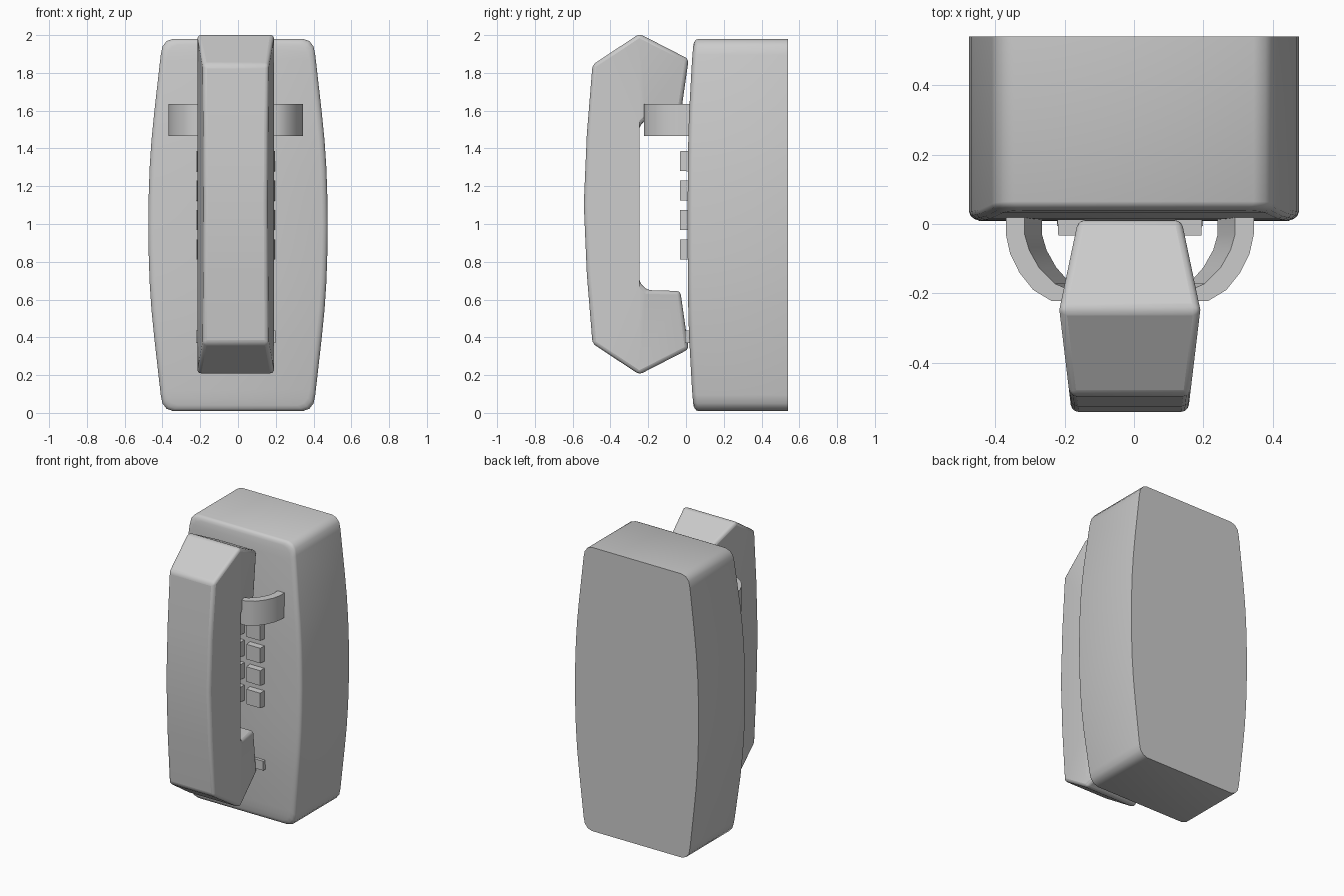
import bpy, bmesh, math

cube = bpy.data.objects.get("Cube")
if cube:
    bpy.data.objects.remove(cube, do_unlink=True)

grey = bpy.data.materials.new("plain grey")
grey.use_nodes = True
grey.diffuse_color = (0.6, 0.6, 0.6, 1)
grey.node_tree.nodes["Principled BSDF"].inputs["Base Color"].default_value = (0.6, 0.6, 0.6, 1)

CX = -0.012      # centre line of handset, cradle and keys


def make(name, verts, faces, bevel=0, segments=2):
    """Mesh object from points and faces, with optional rounded edges."""
    bm = bmesh.new()
    vs = [bm.verts.new(v) for v in verts]
    for f in faces:
        bm.faces.new([vs[i] for i in f])
    bmesh.ops.recalc_face_normals(bm, faces=bm.faces)
    mesh = bpy.data.meshes.new(name)
    bm.to_mesh(mesh)
    bm.free()
    ob = bpy.data.objects.new(name, mesh)
    bpy.context.collection.objects.link(ob)
    mesh.materials.append(grey)
    bpy.ops.object.select_all(action='DESELECT')
    ob.select_set(True)
    bpy.context.view_layer.objects.active = ob
    bpy.ops.object.shade_smooth_by_angle(angle=math.radians(32))
    if bevel:
        mod = ob.modifiers.new("rounded edges", 'BEVEL')
        mod.width, mod.segments = bevel, segments
        mod.limit_method, mod.angle_limit = 'ANGLE', math.radians(25)
    return ob


def loft(name, rings, bevel=0):
    """Closed rings joined in order, with both ends capped."""
    n = len(rings[0])
    faces = [[k * n + i, k * n + (i + 1) % n, (k + 1) * n + (i + 1) % n, (k + 1) * n + i]
             for k in range(len(rings) - 1) for i in range(n)]
    faces += [list(range(n)), list(range((len(rings) - 1) * n, len(rings) * n))]
    return make(name, sum(rings, []), faces, bevel)


def box(name, x, y, z, taper=0.0):
    """Box from ranges, its front face drawn in by the taper."""
    def ring(yy, t):
        return [(x[0] + t, yy, z[0] + t), (x[1] - t, yy, z[0] + t),
                (x[1] - t, yy, z[1] - t), (x[0] + t, yy, z[1] - t)]
    return loft(name, [ring(y[1], 0), ring(y[0], taper)])


# Wall body: barrel outline, rounded front rim, gently bowed front
half = [(0.985, 0.345), (0.973, 0.378), (0.945, 0.4), (0.9, 0.409), (0.6, 0.443),
        (0.45, 0.458), (0.3, 0.468), (0.15, 0.473)]          # height from middle, half width
levels = [(-h, w) for h, w in half] + [(0, 0.475)] + [(h, w) for h, w in reversed(half)]
count = len(levels)
verts = []
for inset, y in [(0, 0.54), (0, 0.035), (0.004, 0.024), (0.014, 0.015), (0.03, 0.009)]:
    for side in (1, -1):
        for h, w in (levels if side == 1 else reversed(levels)):
            bow = 0.03 * abs(h / 0.985) ** 3 if y < 0.5 else 0
            verts.append((side * (w - inset), y + bow, 0.995 + h * (0.985 - inset) / 0.985))
n = 2 * count
faces = [[k * n + i, k * n + (i + 1) % n, (k + 1) * n + (i + 1) % n, (k + 1) * n + i]
         for k in range(4) for i in range(n)]
faces.append(list(range(n)))
faces += [[4 * n + i, 4 * n + i + 1, 5 * n - 2 - i, 5 * n - 1 - i] for i in range(count - 1)]
make("wall_body", verts, faces)

# Handset: C-shaped side profile, widest along its ridge
upper = [(-0.247, 0.413), (-0.205, 0.455), (-0.03, 0.46), (0.014, 0.768),
         (-0.247, 0.902), (-0.495, 0.738), (-0.525, 0.37)]
profile = upper + [(-0.541, 0)] + [(y, -h) for y, h in reversed(upper)]


def handset_width(y):
    return 0.203 + ((-0.247 - y) * 0.21 if y > -0.247 else (y + 0.247) * 0.12)


m = len(profile)
verts = [(CX + s * handset_width(y), y, 1.105 + h) for s in (1, -1) for y, h in profile]
faces = [[i, (i + 1) % m, m + (i + 1) % m, m + i] for i in range(m)]
for start in (0, m):
    for poly in ([0, 4, 5, 6, 7, 8, 9, 10, 14], [0, 1, 2, 3, 4], [14, 13, 12, 11, 10]):
        faces.append([start + i for i in poly])
make("handset", verts, faces, bevel=0.02, segments=3)

# Cradle: two curved arms, thicker towards the bottom
outer = [(0.357, 0.03), (0.357, -0.03), (0.345, -0.085), (0.318, -0.14),
         (0.278, -0.19), (0.225, -0.222), (0.185, -0.222)]
inner = [(0.185, -0.185), (0.215, -0.172), (0.262, -0.125), (0.29, -0.075),
         (0.303, -0.03), (0.303, 0.03)]
for s, name in ((1, "left_cradle_arm"), (-1, "right_cradle_arm")):
    rings = []
    for z, thick in ((1.465, 0.05), (1.635, 0)):
        section = outer + [(max(x - thick, 0.17), y) for x, y in inner]
        rings.append([(CX + s * x, y, z) for x, y in section])
    loft(name, rings)

# Keypad: three columns of four keys
for row in range(4):
    for col in range(3):
        x = CX + (col - 1) * 0.153
        z = 0.865 + row * 0.156
        box(f"key_{row + 1}_{col + 1}", (x - 0.056, x + 0.056), (-0.033, 0.03),
            (z - 0.055, z + 0.055), taper=0.003)

# Lower rest plate behind the mouthpiece
box("lower_rest", (CX - 0.21, CX + 0.21), (-0.006, 0.04), (0.37, 0.435))
